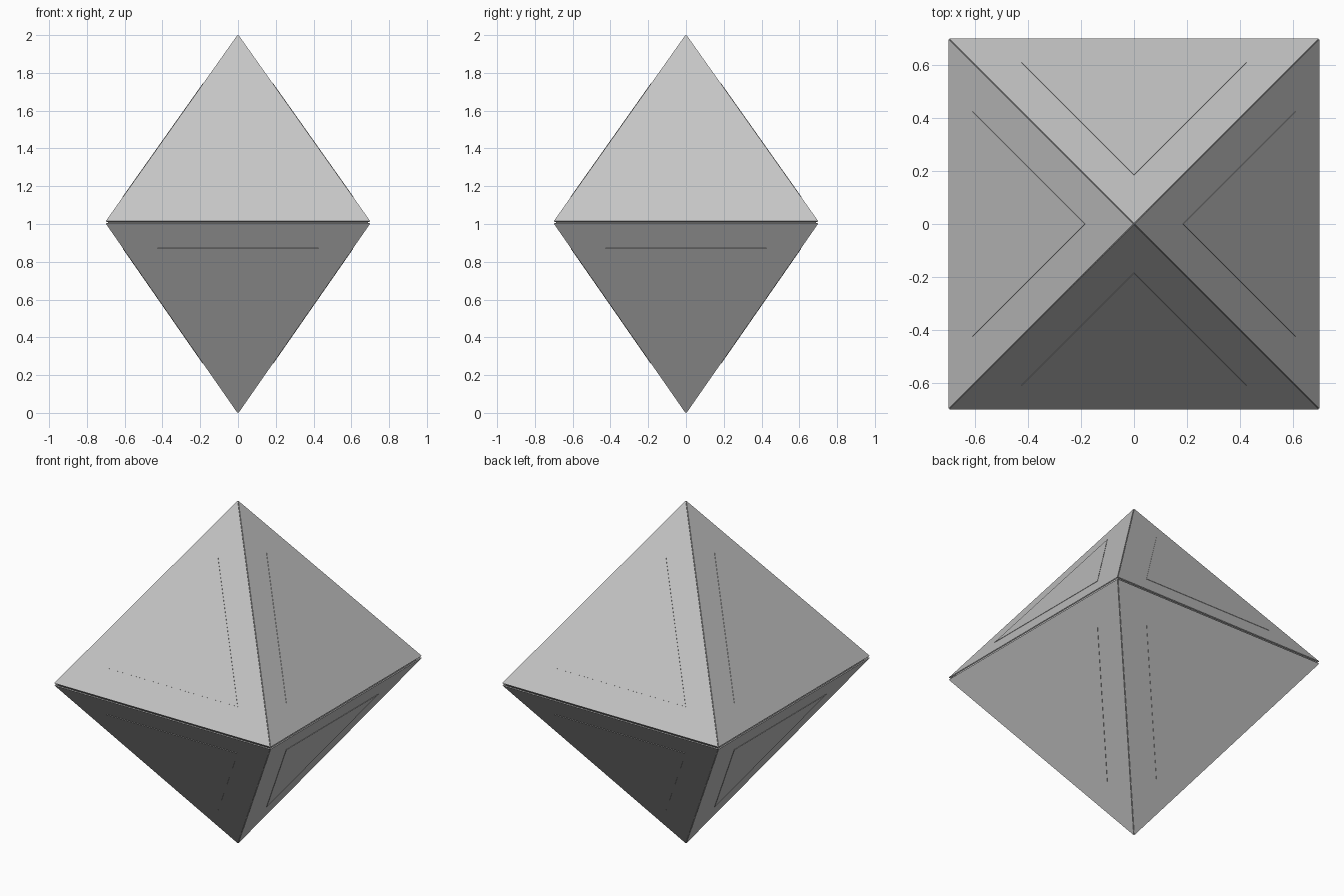
import bpy
import bmesh
import math
from mathutils import Matrix, Vector

cube = bpy.data.objects.get("Cube")
if cube:
    bpy.data.objects.remove(cube)

HALF = 0.7        # half width of the square waist
INSET = 0.61      # size of the inner triangle relative to its panel

grey = bpy.data.materials.new("plain grey")
grey.use_nodes = True
colour = (0.565, 0.565, 0.565, 1)
grey.diffuse_color = colour
grey.node_tree.nodes["Principled BSDF"].inputs["Base Color"].default_value = colour


def add_object(name, bm):
    bmesh.ops.recalc_face_normals(bm, faces=bm.faces)
    mesh = bpy.data.meshes.new(name)
    bm.to_mesh(mesh)
    bm.free()
    mesh.materials.append(grey)
    obj = bpy.data.objects.new(name, mesh)
    bpy.context.collection.objects.link(obj)


def plate(name, corners, outer, inner, turn):
    """Thin triangular plate between two offsets along its outward normal."""
    normal = (corners[1] - corners[0]).cross(corners[2] - corners[0]).normalized()
    if normal.y > 0:
        normal.negate()
    bm = bmesh.new()
    face = bm.faces.new([bm.verts.new(c + normal * outer) for c in corners])
    extruded = bmesh.ops.extrude_face_region(bm, geom=[face], use_keep_orig=True)
    moved = [v for v in extruded["geom"] if isinstance(v, bmesh.types.BMVert)]
    bmesh.ops.translate(bm, verts=moved, vec=normal * (inner - outer))
    bm.transform(Matrix.Rotation(turn, 4, "Z"))
    add_object(name, bm)


# Eight triangular panels, each with a nearly flush inner triangle
for level, tip_z, waist_z in (("upper", 2, 1.015), ("lower", 0, 1.002)):
    corners = [Vector((0, -0.003, tip_z)),
               Vector((-HALF + 0.003, -HALF, waist_z)),
               Vector((HALF - 0.003, -HALF, waist_z))]
    centre = sum(corners, Vector()) / 3
    small = [centre.lerp(c, INSET) for c in corners]
    for i, side in enumerate(("front", "left", "back", "right")):
        turn = i * math.pi / 2
        plate(f"{level}_{side}_panel", corners, 0, -0.006, turn)
        plate(f"{level}_{side}_inset", small, 0.002, -0.003, turn)

# Inner core that closes the narrow seams between panels
bm = bmesh.new()
ring = [Vector((x, y, 1.008)) for x, y in ((-1, -1), (1, -1), (1, 1), (-1, 1))]
core = [Vector((v.x * (HALF - 0.012), v.y * (HALF - 0.012), v.z)) for v in ring]
core += [Vector((0, 0, 1.98)), Vector((0, 0, 0.02))]
for co in core:
    bm.verts.new(co)
bmesh.ops.convex_hull(bm, input=bm.verts)
add_object("inner_core", bm)
